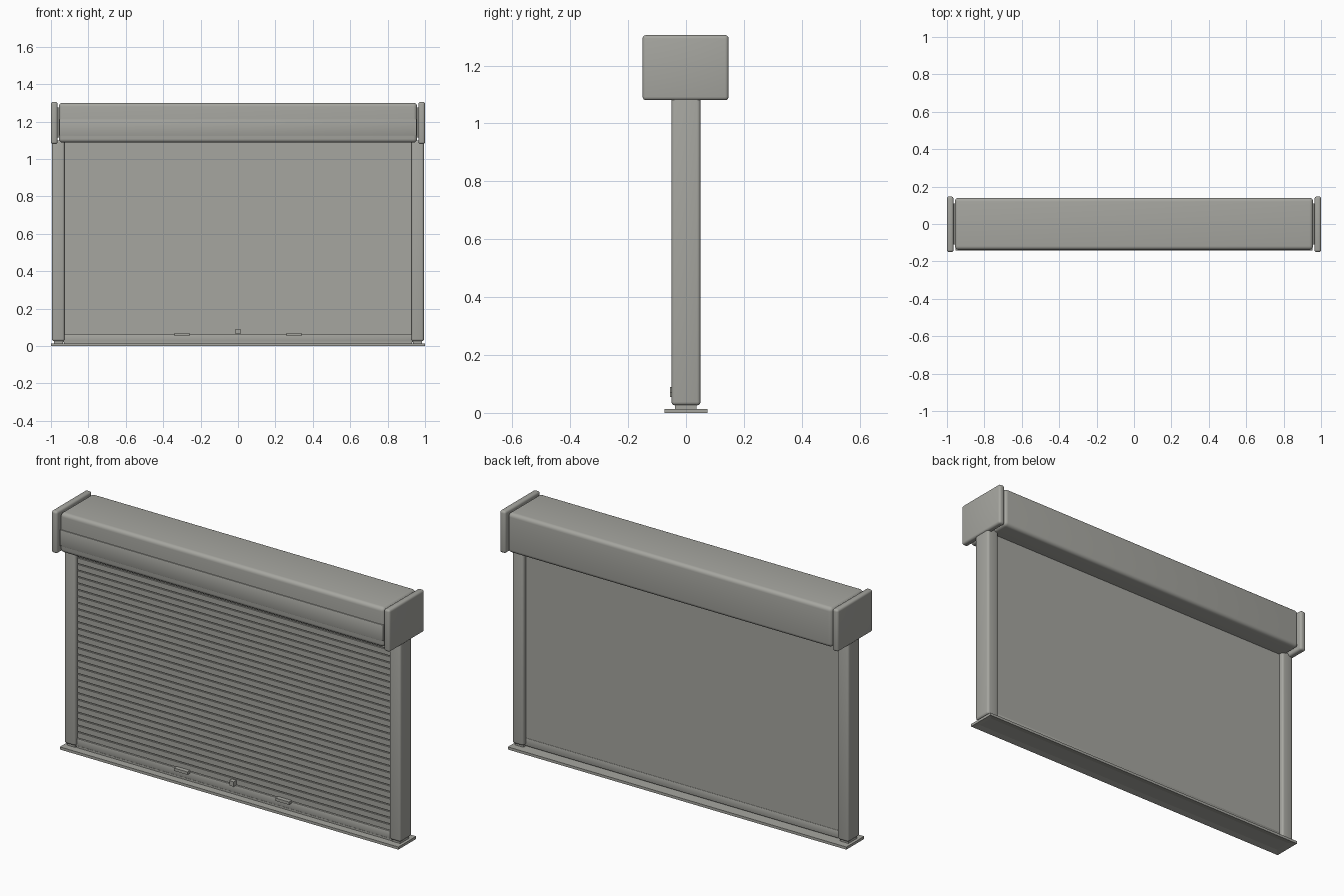
import bpy, bmesh
from mathutils import Vector

if "Cube" in bpy.data.objects:
    bpy.data.objects.remove(bpy.data.objects["Cube"])

COLOUR = (0.38, 0.38, 0.35, 1)
grey = bpy.data.materials.new("warm grey metal")
grey.use_nodes = True
grey.diffuse_color = COLOUR
grey.node_tree.nodes["Principled BSDF"].inputs["Base Color"].default_value = COLOUR


def finish(name, bm, smooth=True):
    mesh = bpy.data.meshes.new(name)
    bmesh.ops.recalc_face_normals(bm, faces=bm.faces)
    bm.to_mesh(mesh)
    bm.free()
    mesh.materials.append(grey)
    ob = bpy.data.objects.new(name, mesh)
    bpy.context.collection.objects.link(ob)
    if smooth:
        bpy.ops.object.select_all(action="DESELECT")
        bpy.context.view_layer.objects.active = ob
        ob.select_set(True)
        bpy.ops.object.shade_smooth_by_angle()
    return ob


def add_box(bm, x, y, z):
    """Add a box spanning the given (low, high) ranges."""
    verts = bmesh.ops.create_cube(bm, size=1)["verts"]
    for v in verts:
        v.co = Vector(r[0] if c < 0 else r[1] for c, r in zip(v.co, (x, y, z)))
    return verts


def box(name, x, y, z, bevel=0, segments=4):
    bm = bmesh.new()
    add_box(bm, x, y, z)
    if bevel:
        bmesh.ops.bevel(bm, geom=bm.edges[:], offset=bevel, segments=segments,
                        profile=0.5, affect="EDGES")
    return finish(name, bm, bevel > 0)


# Sill plate with a shallow recess underneath
bm = bmesh.new()
add_box(bm, (-1, 1), (-0.075, 0.075), (0, 0.014))
bm.normal_update()
under = min(bm.faces, key=lambda f: f.calc_center_median().z)
bmesh.ops.inset_region(bm, faces=[under], thickness=0.045)
for v in under.verts:
    v.co.z += 0.006
finish("sill_plate", bm, False)

# Guide posts, their feet and the end caps of the housing
for side, s in (("left", 1), ("right", -1)):
    def span(a, b):
        return tuple(sorted((s * a, s * b)))
    box(side + "_guide_post", span(0.927, 0.994), (-0.05, 0.05), (0.026, 1.1), 0.012)
    box(side + "_post_foot", span(0.935, 0.985), (-0.038, 0.036), (0.012, 0.04))
    box(side + "_end_cap", span(0.965, 1.0), (-0.15, 0.147), (1.08, 1.305), 0.012)

# Housing, its core joining the caps, and the front hatch
box("housing", (-0.958, 0.958), (-0.138, 0.14), (1.088, 1.3), 0.02, 5)
box("housing_core", (-0.975, 0.975), (-0.11, 0.11), (1.115, 1.275))
box("front_hatch", (-0.955, 0.955), (-0.142, -0.12), (1.125, 1.212), 0.003, 2)

# Curtain: flat backing with slats separated by narrow grooves
box("curtain_backing", (-0.94, 0.94), (-0.024, 0.025), (0.05, 1.12))
bm = bmesh.new()
bottom, pitch, gap = 0.066, 0.0345, 0.006
for i in range(30):
    z = bottom + i * pitch
    add_box(bm, (-0.935, 0.935), (-0.032, -0.022), (z, z + pitch - gap))
finish("curtain_slats", bm, False)

# Bottom bar, floor seal, handles and lock
box("bottom_bar", (-0.935, 0.935), (-0.034, 0.027), (0.02, 0.062), 0.003, 2)
box("floor_seal", (-0.93, 0.93), (-0.035, 0.015), (0.012, 0.024))
for side, x in (("left", 0.3), ("right", -0.3)):
    box(side + "_handle", (x - 0.04, x + 0.04), (-0.055, -0.03), (0.055, 0.07))
box("lock", (-0.013, 0.013), (-0.055, -0.03), (0.064, 0.09))
